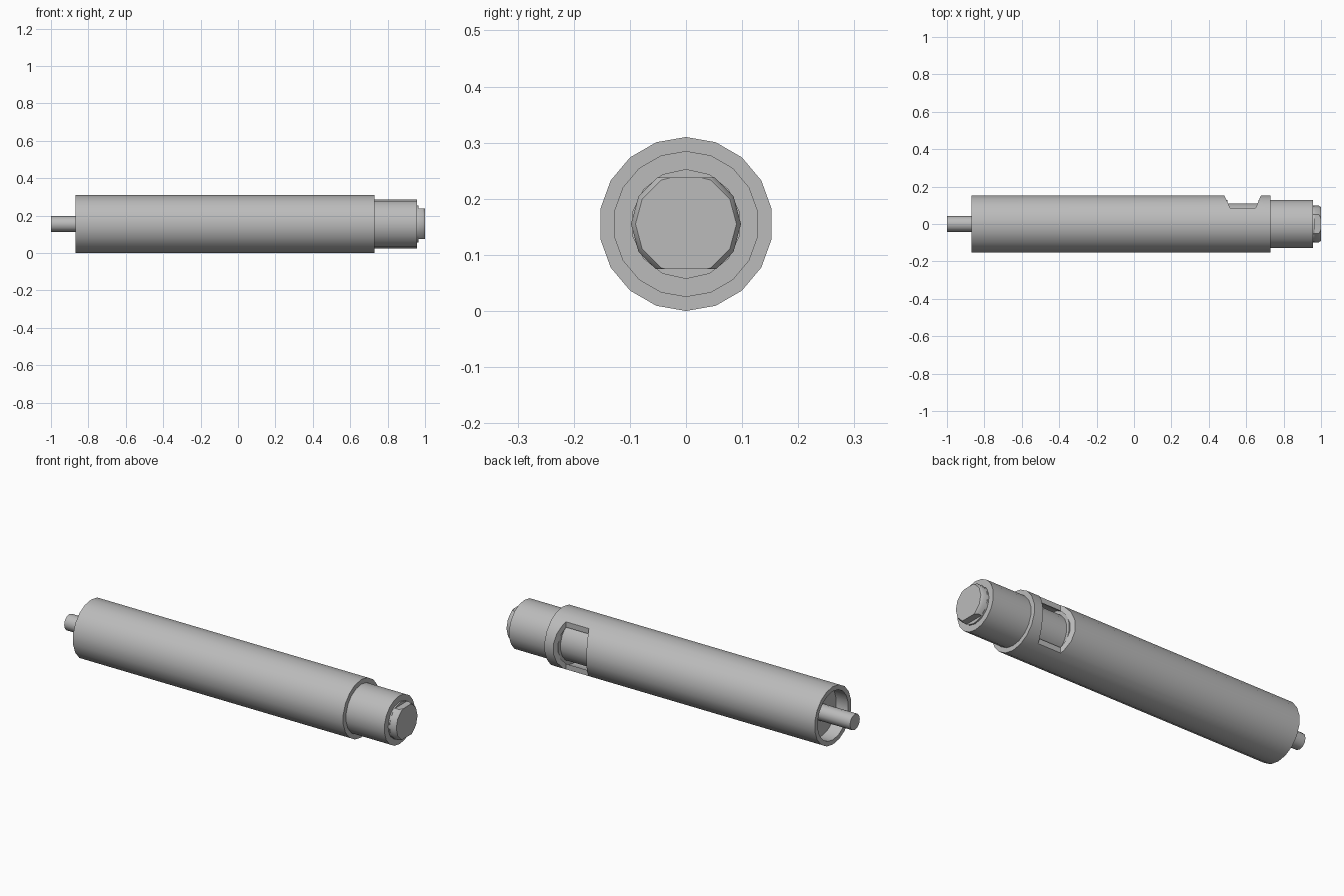
import bpy
import bmesh
from math import sin, cos, pi, radians

AXIS = 0.155  # height of the long axis, also the outer radius

if "Cube" in bpy.data.objects:
    bpy.data.objects.remove(bpy.data.objects["Cube"])

steel = bpy.data.materials.new("grey_steel")
steel.use_nodes = True
steel.diffuse_color = (0.5, 0.5, 0.5, 1)
steel.node_tree.nodes["Principled BSDF"].inputs["Base Color"].default_value = (0.5, 0.5, 0.5, 1)


def add_object(name, bm):
    bmesh.ops.recalc_face_normals(bm, faces=bm.faces)
    mesh = bpy.data.meshes.new(name)
    bm.to_mesh(mesh)
    bm.free()
    mesh.materials.append(steel)
    obj = bpy.data.objects.new(name, mesh)
    bpy.context.collection.objects.link(obj)
    return obj


def lathe(name, profile, sides, closed=False, turn=0.0):
    """Turn (x, radius) points around the long axis; cap the ends unless closed."""
    bm = bmesh.new()
    rings = []
    for x, r in profile:
        angles = [2 * pi * i / sides + turn for i in range(sides)]
        rings.append([bm.verts.new((x, r * sin(a), AXIS + r * cos(a))) for a in angles])
    pairs = list(zip(rings, rings[1:]))
    if closed:
        pairs.append((rings[-1], rings[0]))
    else:
        bm.faces.new(rings[0])
        bm.faces.new(rings[-1])
    for a, b in pairs:
        for i in range(sides):
            j = (i + 1) % sides
            bm.faces.new((a[i], a[j], b[j], b[i]))
    return add_object(name, bm)


def prism(name, outline, z0, z1):
    """Extrude an (x, y) outline between two heights."""
    bm = bmesh.new()
    base = bm.faces.new([bm.verts.new((x, y, z0)) for x, y in outline])
    top = bmesh.ops.extrude_face_region(bm, geom=[base])["geom"]
    verts = [v for v in top if isinstance(v, bmesh.types.BMVert)]
    bmesh.ops.translate(bm, verts=verts, vec=(0, 0, z1 - z0))
    return add_object(name, bm)


def cut(obj, cutter, operation):
    cutter.hide_render = True
    mod = obj.modifiers.new("cut", "BOOLEAN")
    mod.operation = operation
    mod.solver = "EXACT"
    mod.object = cutter
    bpy.context.view_layer.objects.active = obj
    bpy.ops.object.modifier_apply(modifier=mod.name)
    bpy.data.objects.remove(cutter)


# Outer tube with a slanted-wall window in its back
tube = lathe("outer_tube", [(-0.87, 0.155), (0.73, 0.155), (0.73, 0.13), (-0.87, 0.13)], 18, closed=True)
window = prism("window_cutter", [(0.515, 0.085), (0.65, 0.085), (0.69, 0.18), (0.47, 0.18)], -0.1, 0.4)
cut(tube, window, "DIFFERENCE")

# Core filling the tube, necked at the window and projecting as the nose
core = lathe("inner_core", [(-0.80, 0.13), (0.50, 0.13), (0.50, 0.112), (0.665, 0.112),
                            (0.665, 0.13), (0.957, 0.13)], 18)

# Thin rod at the open end
rod = lathe("thin_rod", [(-1, 0.042), (-0.79, 0.042)], 12)

# Flange and chamfered end fitting with two wrench flats
flange = lathe("end_flange", [(0.95, 0.098), (0.965, 0.098)], 14)
fitting = lathe("end_fitting", [(0.95, 0.098), (0.988, 0.098), (1.0, 0.09)], 12)
flats = prism("flat_cutter", [(0.9, -0.2), (1.1, -0.2), (1.1, 0.2), (0.9, 0.2)], 0.075, 0.238)
cut(fitting, flats, "INTERSECT")

# Smooth round surfaces, keep the edges crisp
for obj in bpy.context.view_layer.objects:
    obj.select_set(False)
for obj in (tube, core, rod, flange, fitting):
    obj.select_set(True)
    bpy.context.view_layer.objects.active = obj
bpy.ops.object.shade_smooth_by_angle(angle=radians(35))
